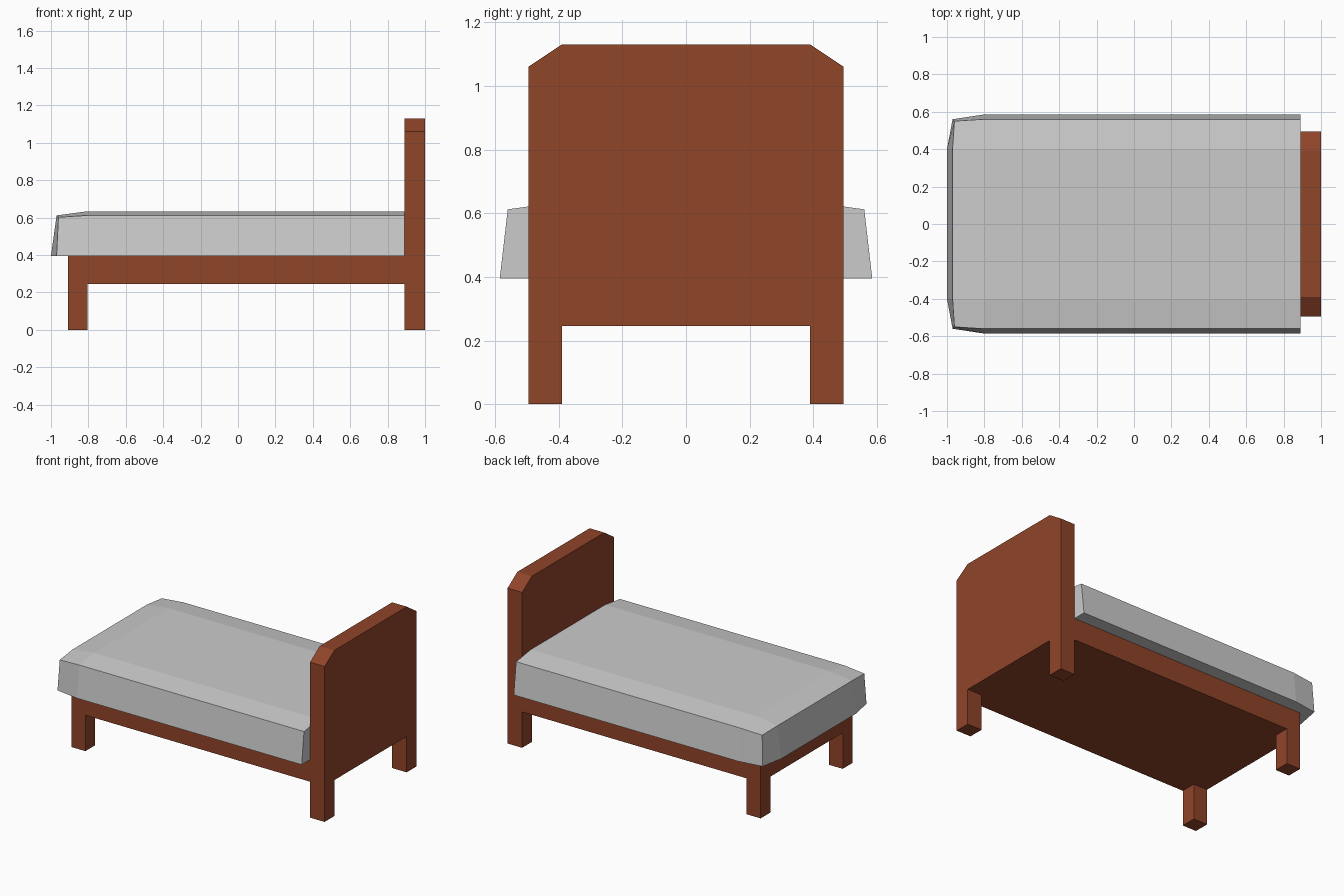
import bpy
import bmesh

if "Cube" in bpy.data.objects:
    bpy.data.objects.remove(bpy.data.objects["Cube"])

wood = bpy.data.materials.new("wood")
wood.diffuse_color = (0.28, 0.058, 0.022, 1)
wood.use_nodes = True
wood.node_tree.nodes["Principled BSDF"].inputs["Base Color"].default_value = wood.diffuse_color


def finish(name, bm, material=None):
    bmesh.ops.recalc_face_normals(bm, faces=bm.faces)
    mesh = bpy.data.meshes.new(name)
    bm.to_mesh(mesh)
    bm.free()
    if material:
        mesh.materials.append(material)
    obj = bpy.data.objects.new(name, mesh)
    bpy.context.collection.objects.link(obj)
    return obj


def prism(name, profile, x0, x1):
    """Extrude a (y, z) profile along x."""
    bm = bmesh.new()
    face = bm.faces.new([bm.verts.new((x0, y, z)) for y, z in profile])
    ext = bmesh.ops.extrude_face_region(bm, geom=[face])
    moved = [g for g in ext["geom"] if isinstance(g, bmesh.types.BMVert)]
    bmesh.ops.translate(bm, verts=moved, vec=(x1 - x0, 0, 0))
    return finish(name, bm, wood)


def box(name, x0, x1, y0, y1, z0, z1):
    return prism(name, [(y0, z0), (y1, z0), (y1, z1), (y0, z1)], x0, x1)


# Headboard with clipped top corners and built-in legs
half = [(0.39, 0.245), (0.39, 0), (0.495, 0), (0.495, 1.06), (0.39, 1.13)]
prism("headboard", half + [(-y, z) for y, z in reversed(half)], 0.89, 1.0)

# Bed frame and foot legs
box("frame", -0.91, 0.89, -0.495, 0.495, 0.245, 0.395)
for side, y in (("front", -0.495), ("back", 0.39)):
    box(side + "_foot_leg", -0.91, -0.805, y, y + 0.105, 0, 0.245)

# Mattress: half cross-sections from foot to head, as bottom and top points
BASE = 0.395
stations = [
    [(-1.0, 0.40, BASE), (-0.97, 0.56, BASE), (-0.96, 0.55, 0.602), (-0.97, 0.40, 0.612)],
    [(-0.805, 0.40, BASE), (-0.805, 0.585, BASE), (-0.805, 0.56, 0.612), (-0.805, 0.40, 0.634)],
    [(0.89, 0.40, BASE), (0.89, 0.585, BASE), (0.89, 0.56, 0.612), (0.89, 0.40, 0.634)],
]
bm = bmesh.new()
rings = []
for s in stations:
    loop = s + [(x, -y, z) for x, y, z in reversed(s)]
    rings.append([bm.verts.new(p) for p in loop])
for a, b in zip(rings, rings[1:]):
    for i in range(8):
        j = (i + 1) % 8
        bm.faces.new((a[i], a[j], b[j], b[i]))
# Foot end has three facets, head end is flat
f = rings[0]
for quad in ((0, 1, 2, 3), (4, 5, 6, 7), (0, 3, 4, 7)):
    bm.faces.new([f[i] for i in quad])
bm.faces.new(rings[-1])
finish("mattress", bm)
